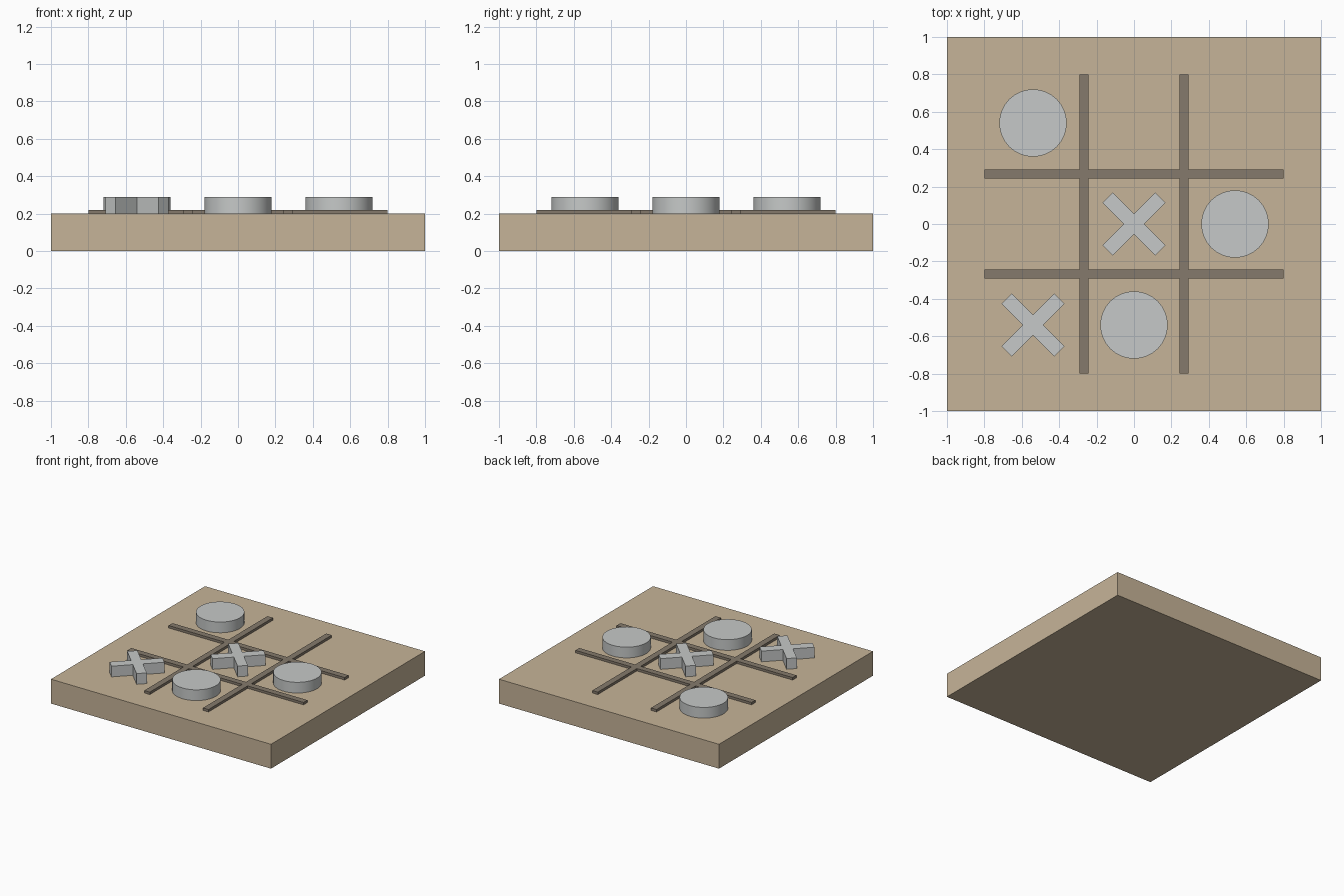
import bpy, bmesh, math

if "Cube" in bpy.data.objects:
    bpy.data.objects.remove(bpy.data.objects["Cube"])

BOARD_TOP, LINE_TOP, PIECE_TOP = 0.2, 0.22, 0.288
CELL = 0.54  # spacing between cell centres


def material(name, rgb):
    m = bpy.data.materials.new(name)
    m.diffuse_color = (*rgb, 1)
    m.use_nodes = True
    m.node_tree.nodes["Principled BSDF"].inputs["Base Color"].default_value = m.diffuse_color
    return m


wood = material("light_wood", (0.565, 0.456, 0.314))
dark = material("dark_wood", (0.235, 0.195, 0.150))
grey = material("pale_grey", (0.565, 0.584, 0.578))


def prism(name, polygons, z0, z1, mat, loc=(0, 0)):
    """Extrude flat polygons that share edges into one closed solid."""
    bm = bmesh.new()
    for poly in polygons:
        bm.faces.new([bm.verts.new((x, y, z0)) for x, y in poly])
    bmesh.ops.remove_doubles(bm, verts=bm.verts, dist=1e-5)
    ext = bmesh.ops.extrude_face_region(bm, geom=bm.faces[:], use_keep_orig=True)
    top = [v for v in ext["geom"] if isinstance(v, bmesh.types.BMVert)]
    bmesh.ops.translate(bm, verts=top, vec=(0, 0, z1 - z0))
    bmesh.ops.recalc_face_normals(bm, faces=bm.faces[:])
    bmesh.ops.dissolve_limit(bm, angle_limit=0.01, verts=bm.verts[:], edges=bm.edges[:])
    mesh = bpy.data.meshes.new(name)
    bm.to_mesh(mesh)
    bm.free()
    mesh.materials.append(mat)
    obj = bpy.data.objects.new(name, mesh)
    obj.location = (*loc, 0)
    bpy.context.collection.objects.link(obj)
    return obj


def rect(x0, x1, y0, y1):
    return [(x0, y0), (x1, y0), (x1, y1), (x0, y1)]


def cross_arms(length, half):
    """Centre square plus four arms, turned 45 degrees."""
    c = math.sqrt(0.5)
    rects = [rect(-half, half, -half, half),
             rect(half, length, -half, half), rect(-length, -half, -half, half),
             rect(-half, half, half, length), rect(-half, half, -length, -half)]
    return [[((x - y) * c, (x + y) * c) for x, y in r] for r in rects]


# Board slab
prism("board", [rect(-1, 1, -1, 1)], 0, BOARD_TOP, wood)

# Crossed grid lines, merged where they meet
a, b, end = 0.242, 0.292, 0.8
stops = [-end, -b, -a, a, b, end]
cells = [rect(stops[i], stops[i + 1], stops[j], stops[j + 1])
         for i in range(5) for j in range(5) if i in (1, 3) or j in (1, 3)]
prism("grid_lines", cells, BOARD_TOP, LINE_TOP, dark)

# Round pieces
circle = [(0.18 * math.cos(t * math.tau / 64), 0.18 * math.sin(t * math.tau / 64))
          for t in range(64)]
for i, (cx, cy) in enumerate([(-1, 1), (1, 0), (0, -1)], 1):
    piece = prism(f"round_piece_{i}", [circle], BOARD_TOP, PIECE_TOP, grey,
                  (cx * CELL, cy * CELL))
    bpy.ops.object.select_all(action="DESELECT")
    piece.select_set(True)
    bpy.context.view_layer.objects.active = piece
    bpy.ops.object.shade_smooth_by_angle(angle=math.radians(30))

# Cross pieces
for i, (cx, cy) in enumerate([(0, 0), (-1, -1)], 1):
    prism(f"cross_piece_{i}", cross_arms(0.2, 0.0385), BOARD_TOP, PIECE_TOP, grey,
          (cx * CELL, cy * CELL))
